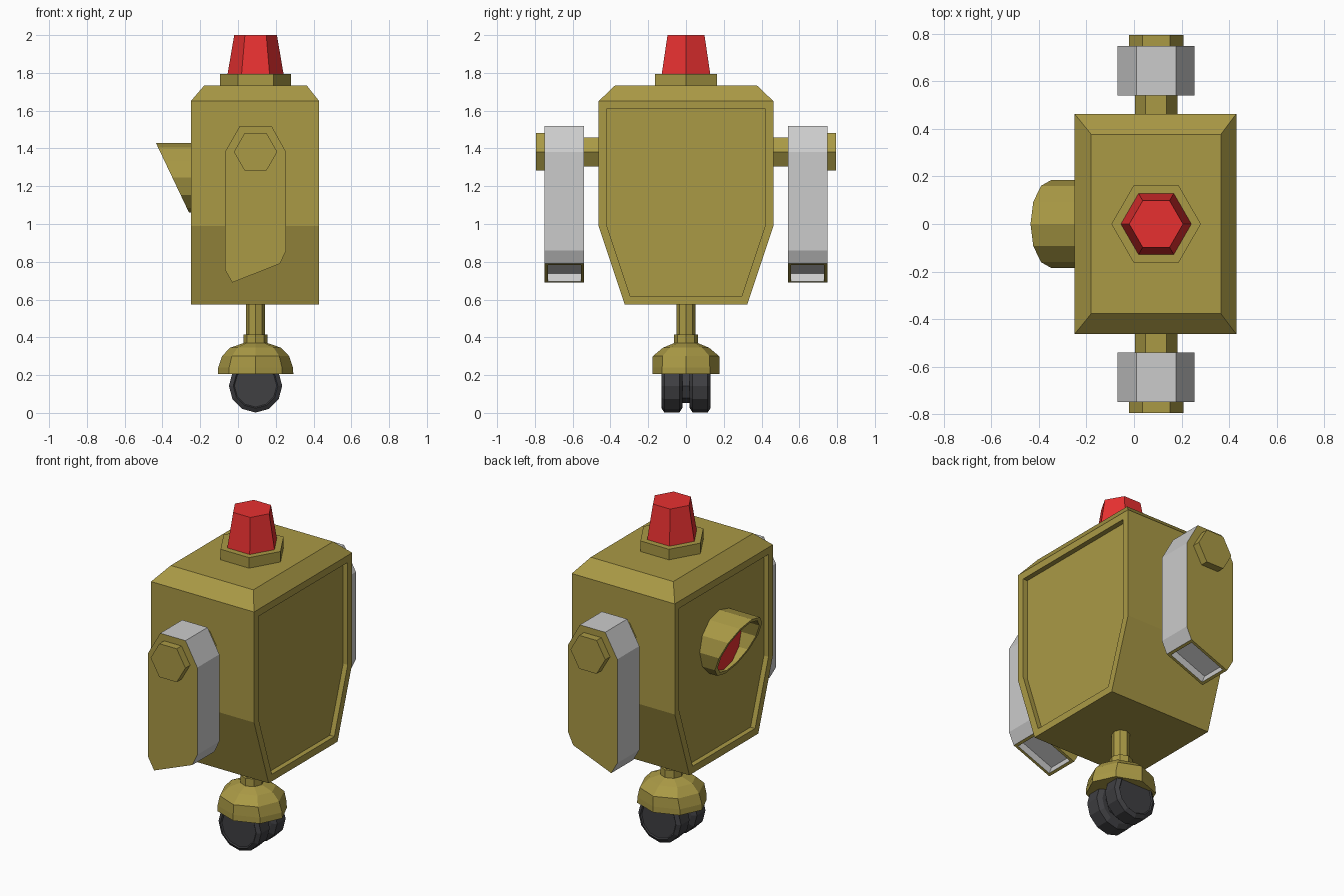
import bpy, bmesh
from math import sin, cos, tau

if "Cube" in bpy.data.objects:
    bpy.data.objects.remove(bpy.data.objects["Cube"])

CX = 0.093  # shared x centre of everything along the mast


def material(name, rgb):
    m = bpy.data.materials.new(name)
    m.diffuse_color = (*rgb, 1)
    m.use_nodes = True
    m.node_tree.nodes["Principled BSDF"].inputs["Base Color"].default_value = m.diffuse_color
    return m


OLIVE = material("olive", (0.40, 0.32, 0.06))
RED = material("red", (0.80, 0.03, 0.03))
DARK = material("dark_rubber", (0.05, 0.05, 0.055))
GREY = material("grey", (0.8, 0.8, 0.8))


def ring(n, r, t, axis="z", c=(CX, 0), r2=None, phase=0):
    """Polygon of n points across an axis, at position t along it."""
    pts = []
    for i in range(n):
        a = tau * i / n + phase
        u, v = c[0] + r * cos(a), c[1] + (r2 or r) * sin(a)
        pts.append({"z": (u, v, t), "y": (u, t, v), "x": (t, u, v)}[axis])
    return pts


def rect(x0, x1, y, z):
    return [(x0, -y, z), (x1, -y, z), (x1, y, z), (x0, y, z)]


def loft(name, rings, mats, closed=False, edit=None):
    """Skin consecutive rings; cap the ends, or join last to first."""
    bm = bmesh.new()
    vs = [[bm.verts.new(p) for p in r] for r in rings]
    n = len(vs[0])
    pairs = list(zip(vs, vs[1:])) + ([(vs[-1], vs[0])] if closed else [])
    for a, b in pairs:
        for i in range(n):
            j = (i + 1) % n
            bm.faces.new((a[i], a[j], b[j], b[i]))
    if not closed:
        bm.faces.new(vs[0])
        bm.faces.new(vs[-1])
    bmesh.ops.recalc_face_normals(bm, faces=bm.faces)
    bm.normal_update()
    if edit:
        edit(bm)
    me = bpy.data.meshes.new(name)
    bm.to_mesh(me)
    bm.free()
    for m in mats:
        me.materials.append(m)
    ob = bpy.data.objects.new(name, me)
    bpy.context.collection.objects.link(ob)
    return ob


def recess(bm, faces, border, depth):
    rim = bmesh.ops.inset_region(bm, faces=faces, thickness=border,
                                 use_even_offset=True, use_boundary=True)["faces"]
    bm.normal_update()
    bmesh.ops.inset_region(bm, faces=faces, thickness=0, depth=-depth, use_boundary=True)
    return rim


# Body: tapered box with chamfered top and sunken panels on both x sides
def body_panels(bm):
    for s in (1, -1):
        recess(bm, [f for f in bm.faces if f.normal.x * s > 0.99], 0.042, 0.03)


loft("body", [rect(-0.25, 0.43, 0.325, 0.575), rect(-0.25, 0.43, 0.463, 0.99),
              rect(-0.25, 0.43, 0.463, 1.65), rect(-0.18, 0.365, 0.377, 1.732)],
     [OLIVE], edit=body_panels)

# Warning beacon on the roof
loft("beacon_base", [ring(6, 0.188, 1.725), ring(6, 0.188, 1.795)], [OLIVE])
loft("beacon_lamp", [ring(6, 0.148, 1.795), ring(6, 0.113, 2.0)], [RED])

# Eye hood: slanted 12-sided tube with a red lens inside
EYE = (0, 1.245)


def slanted(r):
    return [(-0.347 - (z - EYE[1]) * 0.475, y, z)
            for _, y, z in ring(12, r, 0, "x", EYE)]


loft("eye_hood", [ring(12, 0.185, -0.215, "x", EYE), slanted(0.185),
                  slanted(0.163), ring(12, 0.163, -0.215, "x", EYE)], [OLIVE], closed=True)
loft("eye_lens", [ring(12, 0.165, -0.215, "x", EYE), ring(12, 0.165, -0.25, "x", EYE)], [RED])

# Arms: grey strip, olive side plates, hollowed slanted lower end
ARM = [(0.01, 1.52), (0.177, 1.52), (0.255, 1.38), (0.255, 0.86), (0.222, 0.79),
       (-0.03, 0.69), (-0.07, 0.76), (-0.07, 1.38)]


def arm_details(bm):
    for f in bm.faces:
        f.material_index = int(abs(f.normal.y) > 0.9)
    for f in recess(bm, [f for f in bm.faces if f.normal.z < -0.8], 0.017, 0.045):
        f.material_index = 1


for side, s in (("left", 1), ("right", -1)):
    loft(side + "_arm", [[(x, s * y, z) for x, z in ARM] for y in (0.54, 0.748)],
         [GREY, OLIVE], edit=arm_details)
    sh = (CX, 1.382)
    loft(side + "_shoulder_axle", [ring(6, 0.089, s * y, "y", sh) for y in (0.45, 0.545)], [OLIVE])
    loft(side + "_shoulder_bolt", [ring(6, 0.115, s * y, "y", sh) for y in (0.74, 0.793)], [OLIVE])

    # Caster wheel with chamfered rims
    wc = (CX, 0.143)
    loft(side + "_wheel", [ring(12, r, s * y, "y", wc, phase=tau / 4) for r, y in
                           ((0.115, 0.018), (0.141, 0.035), (0.141, 0.115),
                            (0.118, 0.13), (0.112, 0.124))], [DARK])

loft("wheel_axle", [ring(8, 0.09, y, "y", (CX, 0.143)) for y in (-0.03, 0.03)], [DARK])

# Stem, collar and faceted caster cover
loft("stem", [ring(8, 0.05, z) for z in (0.36, 0.58)], [OLIVE])
loft("stem_collar", [ring(8, 0.064, z) for z in (0.35, 0.415)], [OLIVE])
loft("caster_cover", [ring(8, rx, z, r2=ry) for rx, ry, z in
                      ((0.2, 0.178, 0.205), (0.198, 0.178, 0.24), (0.178, 0.176, 0.30),
                       (0.135, 0.122, 0.345), (0.062, 0.062, 0.37))], [OLIVE])
